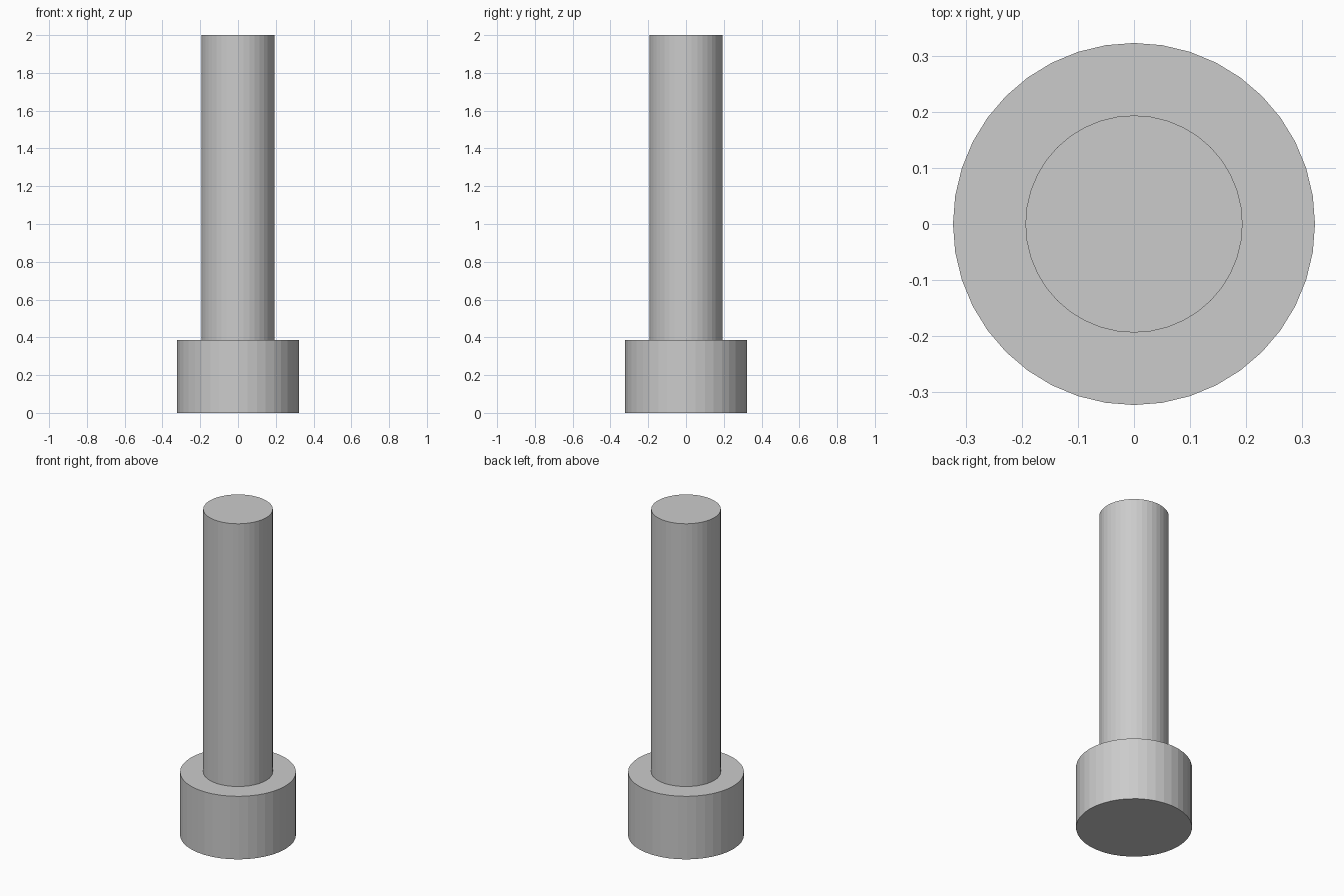
import bpy, bmesh
from math import cos, sin, tau

if "Cube" in bpy.data.objects:
    bpy.data.objects.remove(bpy.data.objects["Cube"])

SIDES = 40
HEAD_R, SHAFT_R = 0.3226, 0.1935
HEAD_H, TOTAL_H = 0.387, 2.0

# Stepped outline (radius, height): head from the ground up, then shaft
profile = [(HEAD_R, 0), (HEAD_R, HEAD_H), (SHAFT_R, HEAD_H), (SHAFT_R, TOTAL_H)]

bm = bmesh.new()
rings = [[bm.verts.new((r * cos(tau * i / SIDES), r * sin(tau * i / SIDES), z))
          for i in range(SIDES)] for r, z in profile]

# Walls and shoulder between neighbouring rings
for low, high in zip(rings, rings[1:]):
    for i in range(SIDES):
        j = (i + 1) % SIDES
        bm.faces.new((low[i], low[j], high[j], high[i]))

# Flat end caps
bm.faces.new(rings[0][::-1])
bm.faces.new(rings[-1])

mesh = bpy.data.meshes.new("cap_bolt")
bm.to_mesh(mesh)
bm.free()
bolt = bpy.data.objects.new("cap_bolt", mesh)
bpy.context.collection.objects.link(bolt)
